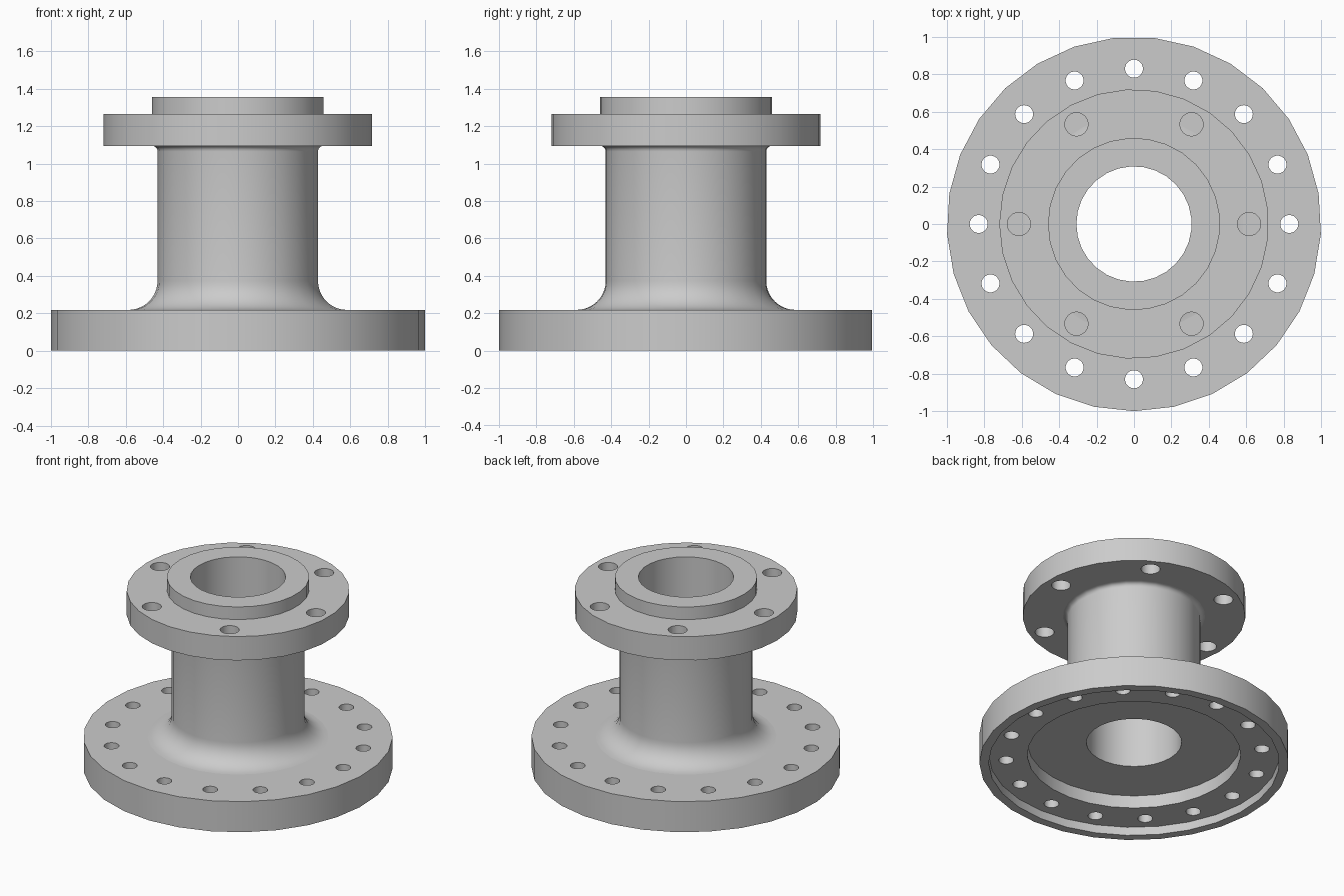
import bpy
import bmesh
from math import cos, sin, pi, radians
from mathutils import Matrix

if "Cube" in bpy.data.objects:
    bpy.data.objects.remove(bpy.data.objects["Cube"])

SIDES = 29
STEP = 2 * pi / SIDES


def make_material(name, grey):
    mat = bpy.data.materials.new(name)
    mat.use_nodes = True
    colour = (grey, grey, grey, 1)
    mat.diffuse_color = colour
    mat.node_tree.nodes["Principled BSDF"].inputs["Base Color"].default_value = colour
    return mat


def fillet(cx, cz, r, start, end, count):
    """Points of a fillet arc, angles in degrees."""
    angles = [radians(start + (end - start) * i / count) for i in range(count + 1)]
    return [(cx + r * cos(a), cz + r * sin(a)) for a in angles]


def to_object(name, bm):
    mesh = bpy.data.meshes.new(name)
    bm.to_mesh(mesh)
    bm.free()
    obj = bpy.data.objects.new(name, mesh)
    bpy.context.collection.objects.link(obj)
    return obj


def lathe(name, profile):
    """Turn a closed profile around z; the wide rim is a quarter step ahead."""
    bm = bmesh.new()
    rows = []
    for r, z in profile:
        start = pi + (STEP / 4 if r > 0.9 else 0)
        rows.append([bm.verts.new((r * cos(start + i * STEP), r * sin(start + i * STEP), z))
                     for i in range(SIDES)])
    for a, b in zip(rows, rows[1:] + rows[:1]):
        for i in range(SIDES):
            j = (i + 1) % SIDES
            bm.faces.new((a[i], a[j], b[j], b[i]))
    bmesh.ops.recalc_face_normals(bm, faces=bm.faces)
    return to_object(name, bm)


def bolt_cutter(name, count, circle, radius, low, high):
    """Ring of cylinders that cuts the bolt holes."""
    bm = bmesh.new()
    for i in range(count):
        a = 2 * pi * i / count
        place = Matrix.Translation((circle * cos(a), circle * sin(a), (low + high) / 2))
        bmesh.ops.create_cone(bm, cap_ends=True, segments=24, radius1=radius,
                              radius2=radius, depth=high - low, matrix=place)
    obj = to_object(name, bm)
    obj.hide_render = True
    return obj


# Cross-section: underside recesses, base rim, neck, upper flange, raised face, bore
profile = [(0.308, 0.15), (0.69, 0.15), (0.69, 0.06), (0.94, 0.06), (0.94, 0), (1, 0), (1, 0.218)]
profile += fillet(0.585, 0.373, 0.155, 270, 180, 10)
profile += fillet(0.46, 1.065, 0.03, 180, 90, 5)
profile += [(0.72, 1.095), (0.72, 1.265), (0.46, 1.265), (0.46, 1.355), (0.308, 1.355)]
body = lathe("flanged_pipe", profile)
body.data.materials.append(make_material("metal grey", 0.6))

# Bolt holes through both flanges
for cutter in (bolt_cutter("base_holes", 16, 0.83, 0.048, -0.1, 0.3),
               bolt_cutter("upper_holes", 6, 0.615, 0.062, 1.0, 1.35)):
    mod = body.modifiers.new("holes", 'BOOLEAN')
    mod.operation = 'DIFFERENCE'
    mod.solver = 'EXACT'
    mod.object = cutter
    bpy.ops.object.select_all(action='DESELECT')
    body.select_set(True)
    bpy.context.view_layer.objects.active = body
    bpy.ops.object.modifier_apply(modifier=mod.name)
    bpy.data.objects.remove(cutter)

# Smooth round walls, flat horizontal faces
bpy.ops.object.shade_smooth_by_angle(angle=radians(30))
for face in body.data.polygons:
    if abs(face.normal.z) > 0.999:
        face.use_smooth = False
